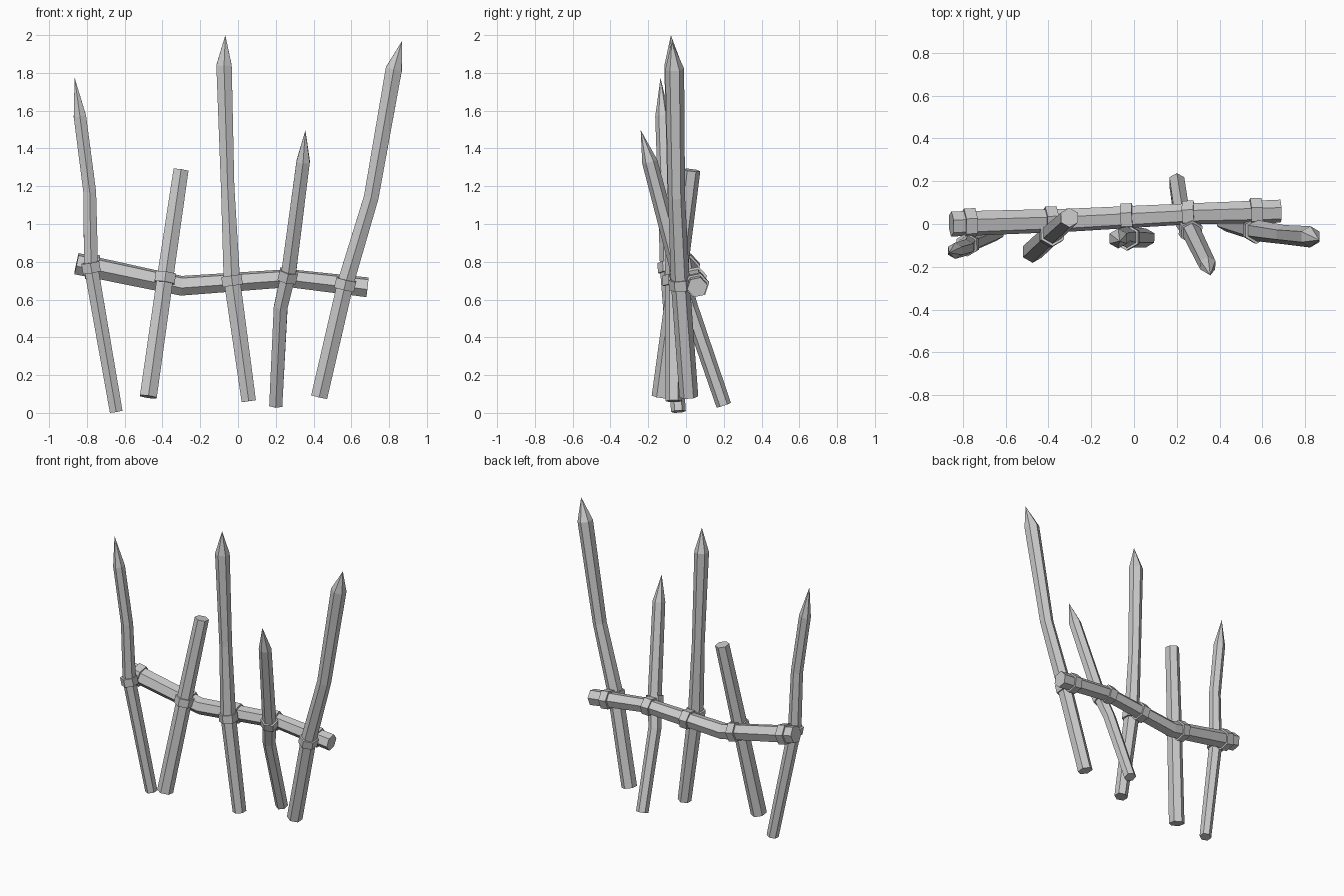
import bpy, bmesh, math
from mathutils import Vector

if "Cube" in bpy.data.objects:
    bpy.data.objects.remove(bpy.data.objects["Cube"])


def branch(name, pts, spin=0.0, ref=(0, -1, 0)):
    """Six-sided rod along (x, y, z, radius) points; zero radius gives a sharp tip."""
    bm = bmesh.new()
    pos = [Vector(p[:3]) for p in pts]
    rings = []
    for i, p in enumerate(pos):
        a, b = pos[max(i - 1, 0)], pos[min(i + 1, len(pos) - 1)]
        t = (b - a).normalized()
        if 0 < i < len(pos) - 1:
            t = ((p - a).normalized() + (b - p).normalized()).normalized()
        u = Vector(ref)
        u = (u - t * u.dot(t)).normalized()
        v = t.cross(u)
        r = pts[i][3]
        if r == 0:
            rings.append([bm.verts.new(p)])
        else:
            rings.append([bm.verts.new(p + r * (u * math.cos(spin + k * math.pi / 3)
                                                + v * math.sin(spin + k * math.pi / 3)))
                          for k in range(6)])
    for lo, hi in zip(rings, rings[1:]):
        for k in range(6):
            j = (k + 1) % 6
            if len(hi) == 1:
                bm.faces.new((lo[k], lo[j], hi[0]))
            else:
                bm.faces.new((lo[k], lo[j], hi[j], hi[k]))
    for ring in (rings[0], rings[-1]):
        if len(ring) == 6:
            bm.faces.new(ring)
    bmesh.ops.recalc_face_normals(bm, faces=bm.faces)
    me = bpy.data.meshes.new(name)
    bm.to_mesh(me)
    bm.free()
    ob = bpy.data.objects.new(name, me)
    bpy.context.collection.objects.link(ob)
    return ob


def at(pts, axis, value):
    """Point and direction on a path where the given coordinate equals value."""
    for p, q in zip(pts, pts[1:]):
        if p[axis] <= value <= q[axis]:
            a, b = Vector(p[:3]), Vector(q[:3])
            f = (value - p[axis]) / (q[axis] - p[axis])
            return a.lerp(b, f), (b - a).normalized(), p[3] + (q[3] - p[3]) * f


def binding(name, hit, half, grow, spin, ref=(0, -1, 0)):
    c, d, r = hit
    branch(name, [(*(c - d * half), r + grow), (*(c + d * half), r + grow)], spin, ref)


# Bent cross rail
rail = [(-0.855, 0.0, 0.79, 0.06), (-0.30, 0.018, 0.673, 0.055),
        (0.27, 0.048, 0.713, 0.05), (0.685, 0.06, 0.665, 0.055)]
branch("cross_rail", rail, math.radians(12))

# Stakes, bottom to top
stakes = [
    [(-0.645, -0.04, 0.007, 0.039), (-0.778, -0.095, 0.77, 0.043), (-0.785, -0.11, 1.17, 0.039),
     (-0.837, -0.125, 1.57, 0.038), (-0.865, -0.135, 1.775, 0)],
    [(-0.475, -0.13, 0.085, 0.052), (-0.385, -0.045, 0.72, 0.05), (-0.302, 0.03, 1.285, 0.046)],
    [(0.057, -0.065, 0.062, 0.044), (-0.033, -0.062, 0.71, 0.05), (-0.055, -0.058, 1.2, 0.041),
     (-0.074, -0.068, 1.84, 0.047), (-0.067, -0.08, 2.0, 0)],
    [(0.2, 0.2, 0.04, 0.04), (0.226, 0.022, 0.56, 0.042), (0.268, -0.035, 0.74, 0.045),
     (0.345, -0.192, 1.33, 0.041), (0.357, -0.24, 1.497, 0)],
    [(0.43, 0.015, 0.085, 0.05), (0.57, -0.03, 0.69, 0.05), (0.705, -0.05, 1.14, 0.045),
     (0.825, -0.06, 1.82, 0.05), (0.867, -0.075, 1.967, 0)],
]
heights = [0.77, 0.715, 0.70, 0.725, 0.68]
rail_x = [-0.77, -0.39, -0.033, 0.255, 0.57]

for i, (path, z, x) in enumerate(zip(stakes, heights, rail_x), 1):
    branch(f"stake_{i}", path)
    # Lashing: one collar round the stake, one round the rail
    binding(f"stake_binding_{i}", at(path, 2, z), 0.027, 0.012, 0.0)
    binding(f"rail_binding_{i}", at(rail, 0, x), 0.027, 0.013, math.radians(12))
